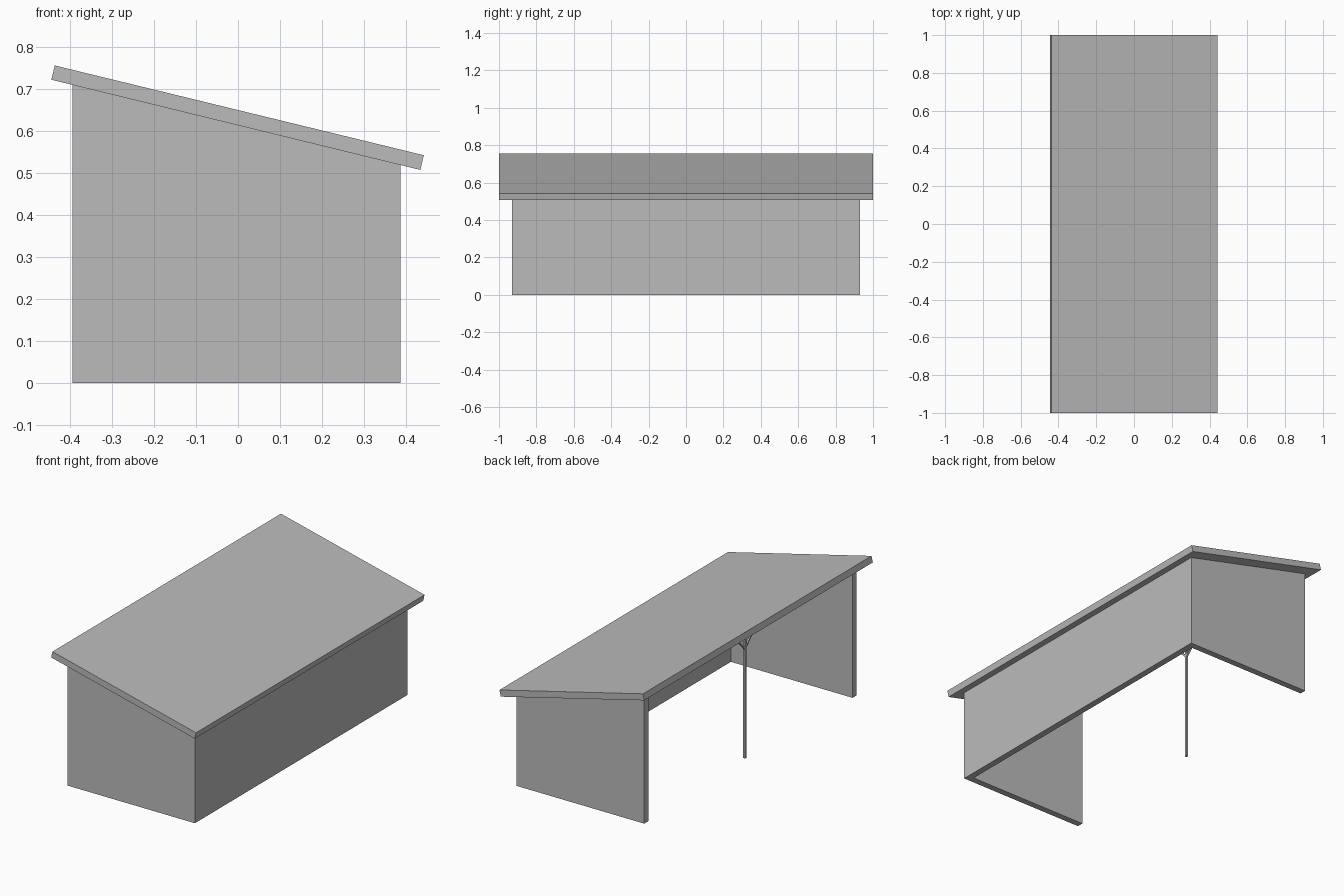
import bpy, bmesh
from mathutils import Vector

if "Cube" in bpy.data.objects:
    bpy.data.objects.remove(bpy.data.objects["Cube"])

grey = bpy.data.materials.new("plain grey")
grey.diffuse_color = (0.5, 0.5, 0.5, 1)
grey.use_nodes = True
grey.node_tree.nodes["Principled BSDF"].inputs["Base Color"].default_value = grey.diffuse_color


def under(x):
    """Height of the roof underside at x."""
    return 0.723 - 0.2443 * (x + 0.445)


def extrude_profile(name, pts, y0, y1):
    """Extrude an (x, z) outline from y0 to y1."""
    bm = bmesh.new()
    face = bm.faces.new([bm.verts.new((x, y0, z)) for x, z in pts])
    res = bmesh.ops.extrude_face_region(bm, geom=[face])
    verts = [v for v in res["geom"] if isinstance(v, bmesh.types.BMVert)]
    bmesh.ops.translate(bm, verts=verts, vec=(0, y1 - y0, 0))
    bmesh.ops.recalc_face_normals(bm, faces=bm.faces)
    me = bpy.data.meshes.new(name)
    bm.to_mesh(me)
    bm.free()
    me.materials.append(grey)
    ob = bpy.data.objects.new(name, me)
    bpy.context.collection.objects.link(ob)
    return ob


def beam(name, a, b, w):
    """Square bar between two points."""
    a, b = Vector(a), Vector(b)
    d = b - a
    bpy.ops.mesh.primitive_cube_add(size=1, location=(a + b) / 2)
    ob = bpy.context.object
    ob.name = name
    ob.scale = (w, w, d.length)
    ob.rotation_euler = Vector((0, 0, 1)).rotation_difference(d).to_euler()
    ob.data.materials.append(grey)


X0, X1, Y, T = -0.395, 0.387, 0.93, 0.036

# Sloping roof slab
extrude_profile("roof", [(-0.445, 0.723), (0.435, 0.508), (0.443, 0.543), (-0.437, 0.757)], -1, 1)

# Side walls with tops cut to the roof slope
side = [(X0, 0), (X1, 0), (X1, under(X1)), (X0, under(X0))]
extrude_profile("front_side_wall", side, -Y, -Y + T)
extrude_profile("rear_side_wall", side, Y - T, Y)

# Long wall on the low side
extrude_profile("long_wall", [(X1 - T, 0), (X1, 0), (X1, under(X1)), (X1 - T, under(X1 - T))],
                -Y + T, Y - T)

# Slim post with two braces in the open side
PX = -0.36
beam("post", (PX, 0, 0), (PX, 0, under(PX)), 0.012)
for s, label in ((-1, "front"), (1, "rear")):
    beam(label + "_brace", (PX, 0, 0.605), (PX, s * 0.095, under(PX)), 0.009)
